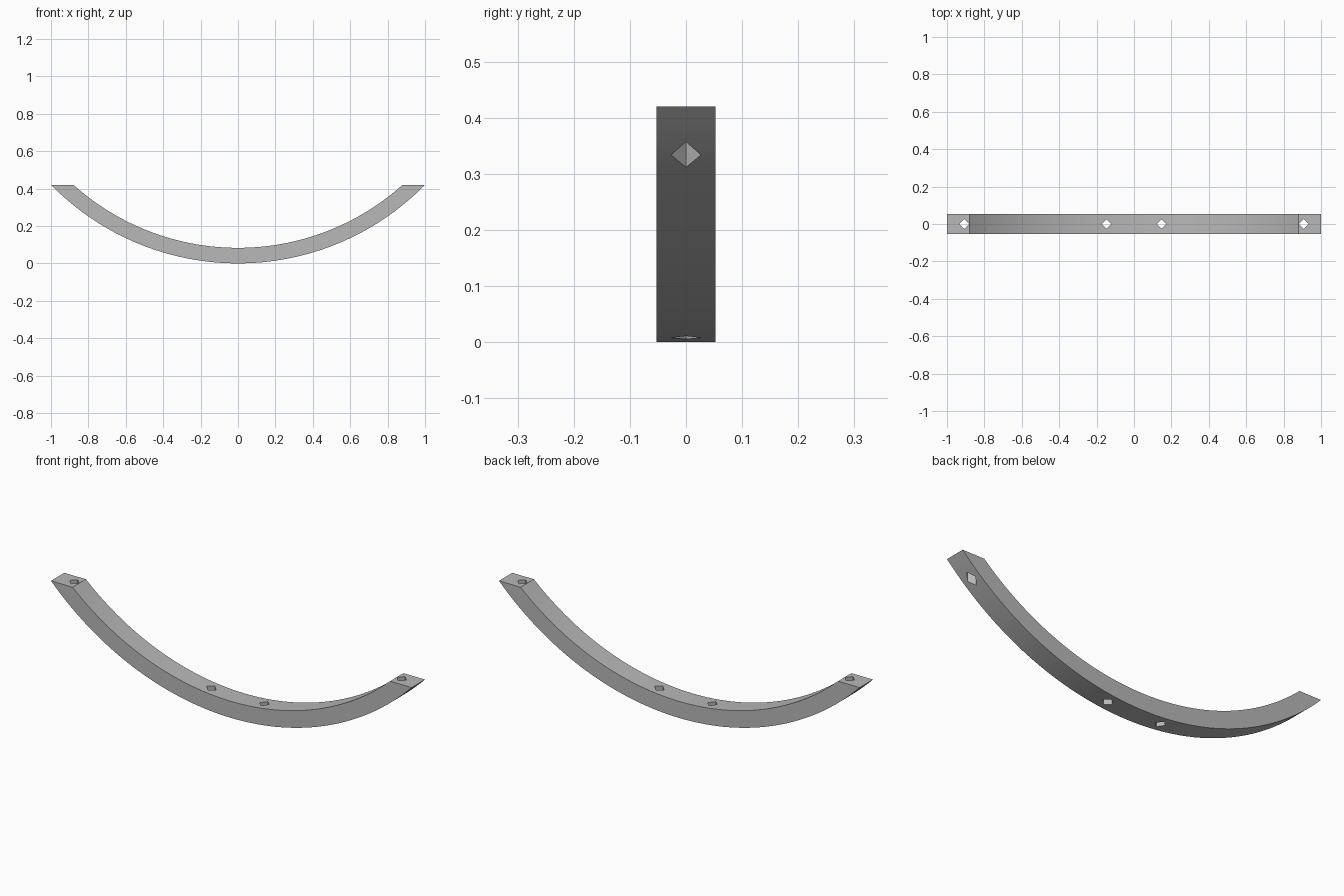
import bpy
import bmesh
from math import sin, cos, acos, pi

cube = bpy.data.objects.get("Cube")
if cube:
    bpy.data.objects.remove(cube, do_unlink=True)

OUTER, INNER = 1.40, 1.317      # radii of the concentric arcs
TOP = 0.42                      # height of the level cut ends
HALF_WIDTH = 0.0525
SEGMENTS = 64
HOLES = (-0.907, -0.147, 0.147, 0.907)
HOLE_RADIUS = 0.0265

grey = bpy.data.materials.new("plain_grey")
grey.use_nodes = True
colour = (0.48, 0.48, 0.48, 1)
grey.diffuse_color = colour
grey.node_tree.nodes["Principled BSDF"].inputs["Base Color"].default_value = colour


def make_object(name, bm):
    bmesh.ops.recalc_face_normals(bm, faces=bm.faces)
    mesh = bpy.data.meshes.new(name)
    bm.to_mesh(mesh)
    bm.free()
    mesh.materials.append(grey)
    obj = bpy.data.objects.new(name, mesh)
    bpy.context.collection.objects.link(obj)
    return obj


def arc_point(radius, t):
    # t runs from -1 to 1 between the two level ends
    angle = t * acos((OUTER - TOP) / radius)
    return radius * sin(angle), OUTER - radius * cos(angle)


# Curved bar: a rectangular section swept along the arc
bm = bmesh.new()
rings = []
for i in range(SEGMENTS + 1):
    t = 2 * i / SEGMENTS - 1
    ring = []
    for radius, y in ((OUTER, -HALF_WIDTH), (OUTER, HALF_WIDTH),
                      (INNER, HALF_WIDTH), (INNER, -HALF_WIDTH)):
        x, z = arc_point(radius, t)
        ring.append(bm.verts.new((x, y, z)))
    rings.append(ring)
for a, b in zip(rings, rings[1:]):
    for k in range(4):
        n = (k + 1) % 4
        bm.faces.new((a[k], a[n], b[n], b[k]))
bm.faces.new(rings[0])
bm.faces.new(rings[-1])
bar = make_object("curved_bar", bm)

# Vertical diamond holes
bm = bmesh.new()
for x in HOLES:
    corners = [bm.verts.new((x + HOLE_RADIUS * cos(k * pi / 2),
                             HOLE_RADIUS * sin(k * pi / 2), -0.2)) for k in range(4)]
    base = bm.faces.new(corners)
    extruded = bmesh.ops.extrude_face_region(bm, geom=[base])["geom"]
    bmesh.ops.translate(bm, vec=(0, 0, 1),
                        verts=[v for v in extruded if isinstance(v, bmesh.types.BMVert)])
cutter = make_object("hole_cutter", bm)
cutter.hide_render = True

cut = bar.modifiers.new("holes", "BOOLEAN")
cut.operation = "DIFFERENCE"
cut.solver = "EXACT"
cut.object = cutter

# Bake the cut and drop the cutter
bpy.context.view_layer.update()
evaluated = bar.evaluated_get(bpy.context.evaluated_depsgraph_get())
baked = bpy.data.meshes.new_from_object(evaluated)
bar.modifiers.clear()
bar.data = baked
bar.data.name = "curved_bar"
bpy.data.objects.remove(cutter, do_unlink=True)

# Smooth the arcs, keep the edges sharp
for obj in bpy.context.selected_objects:
    obj.select_set(False)
bar.select_set(True)
bpy.context.view_layer.objects.active = bar
bpy.ops.object.shade_smooth_by_angle(angle=pi / 6)
